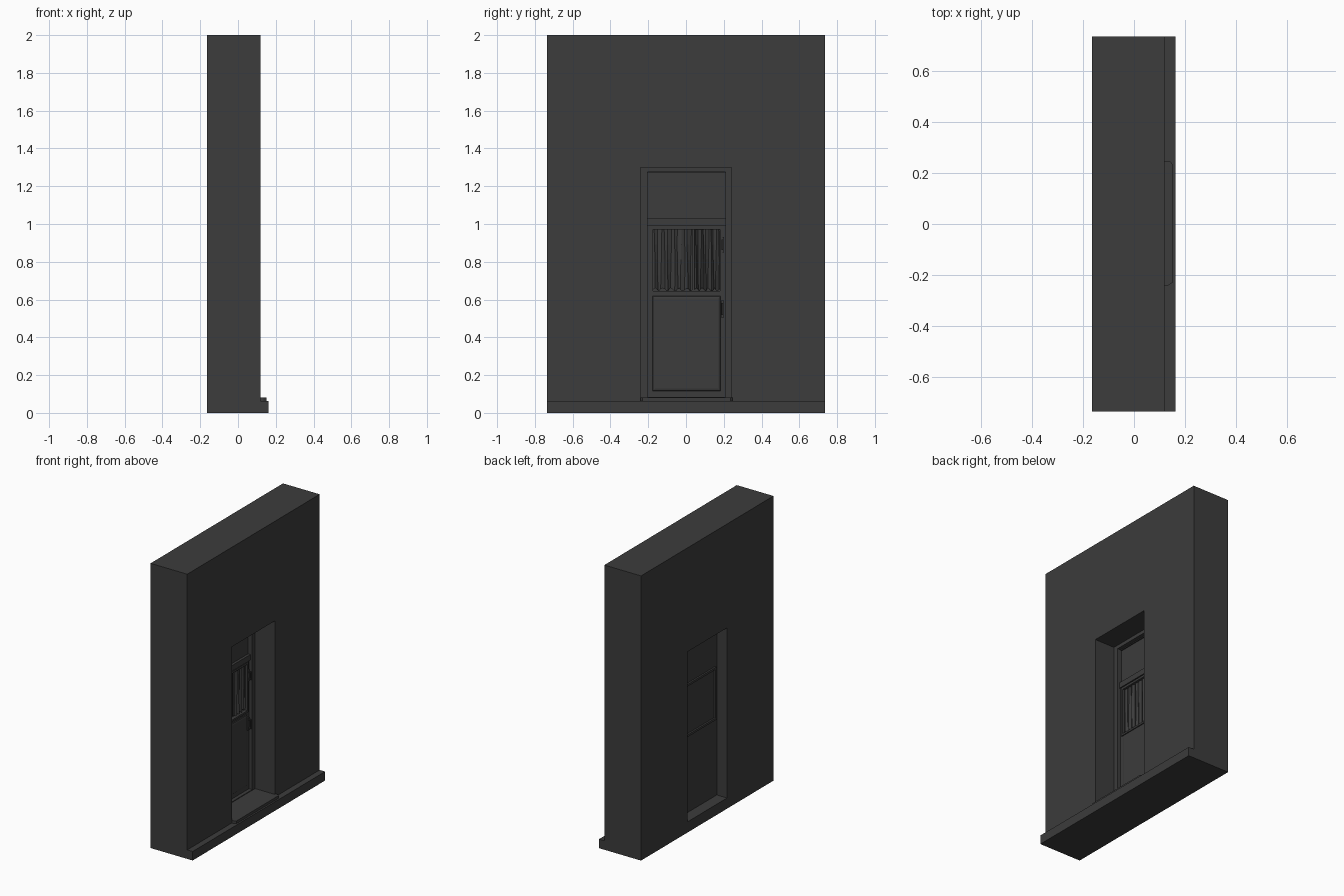
import bpy, bmesh, math, random

if "Cube" in bpy.data.objects:
    bpy.data.objects.remove(bpy.data.objects["Cube"])

random.seed(4)
dark = bpy.data.materials.new("dark_plaster")
dark.diffuse_color = (0.045, 0.045, 0.045, 1)
dark.use_nodes = True
dark.node_tree.nodes["Principled BSDF"].inputs["Base Color"].default_value = dark.diffuse_color


def finish(name, bm):
    bmesh.ops.recalc_face_normals(bm, faces=bm.faces)
    me = bpy.data.meshes.new(name)
    bm.to_mesh(me)
    bm.free()
    ob = bpy.data.objects.new(name, me)
    me.materials.append(dark)
    bpy.context.collection.objects.link(ob)
    return ob


def loft(name, sections, ring=False):
    """Bridge rectangles (x, y0, y1, z0, z1); ring=True leaves a hole, else ends are capped."""
    bm = bmesh.new()
    loops = [[bm.verts.new((x, y, z)) for y, z in ((y0, z0), (y1, z0), (y1, z1), (y0, z1))]
             for x, y0, y1, z0, z1 in sections]
    pairs = list(zip(loops, loops[1:]))
    if ring:
        pairs.append((loops[-1], loops[0]))
    for a, b in pairs:
        for i in range(4):
            j = (i + 1) % 4
            bm.faces.new((a[i], a[j], b[j], b[i]))
    if not ring:
        bm.faces.new(loops[0])
        bm.faces.new(loops[-1])
    return finish(name, bm)


def box(name, x0, x1, *r):
    return loft(name, [(x0, *r), (x1, *r)])


def frame(name, x0, x1, outer, inner):
    return loft(name, [(x0, *outer), (x1, *outer), (x1, *inner), (x0, *inner)], True)


# Wall with a stepped door opening
outer = (-0.735, 0.735, 0, 2)
front_hole = (-0.24, 0.24, 0.08, 1.30)
back_hole = (-0.22, 0.22, 0.075, 1.27)
loft("wall", [(-0.165, *outer), (0.12, *outer), (0.12, *front_hole),
              (-0.06, *front_hole), (-0.06, *back_hole), (-0.165, *back_hole)], True)

# Plinth strip and door step with clipped front corners
box("plinth", 0.12, 0.162, -0.735, 0.735, 0, 0.063)
bm = bmesh.new()
step = [(0.12, -0.24), (0.135, -0.24), (0.15, -0.23), (0.15, 0.235), (0.14, 0.247), (0.12, 0.247)]
face = bm.faces.new([bm.verts.new((x, y, 0.06)) for x, y in step])
new = bmesh.ops.extrude_face_region(bm, geom=[face])["geom"]
bmesh.ops.translate(bm, vec=(0, 0, 0.022), verts=[v for v in new if isinstance(v, bmesh.types.BMVert)])
finish("door_step", bm)

# Door frame lining the opening
frame("door_frame", -0.075, -0.035, (-0.24, 0.24, 0.08, 1.30), (-0.205, 0.208, 0.085, 1.275))

# Door leaf below the transom, pierced by the window
window = (-0.175, 0.18, 0.645, 0.97)
frame("door_leaf", -0.085, -0.06, (-0.222, 0.222, 0.075, 1.03), window)
box("transom_panel", -0.085, -0.068, -0.222, 0.222, 1.03, 1.275)
box("transom_rail", -0.062, -0.05, -0.205, 0.208, 0.99, 1.03)

# Window mouldings on both sides
frame("window_moulding_front", -0.062, -0.053, (-0.19, 0.192, 0.632, 0.985), window)
frame("window_moulding_back", -0.097, -0.084, (-0.205, 0.205, 0.615, 0.985), (-0.19, 0.19, 0.63, 0.97))
box("window_pane", -0.088, -0.084, -0.18, 0.185, 0.64, 0.975)

# Raised lower panel with a bevelled edge
loft("lower_panel", [(-0.061, -0.178, 0.183, 0.115, 0.618),
                     (-0.055, -0.175, 0.18, 0.118, 0.615),
                     (-0.052, -0.165, 0.17, 0.128, 0.605)])

# Two pleated curtain halves with uneven folds
def curtain(name, ya, yb, folds):
    bm = bmesh.new()
    n = folds * 4
    amps = [random.uniform(0.004, 0.011) for _ in range(folds + 1)]
    rows = []
    for r in range(5):
        t = r / 4
        row = []
        for i in range(n + 1):
            u = i / n
            x = -0.069 + amps[i // 4] * math.sin(i * math.pi / 2) * (1 - 0.35 * t)
            y = ya + (yb - ya) * u + 0.003 * math.sin(3 * t + i) * (0 < i < n)
            drop = 0.008 * (1 + math.sin(i * 1.3)) * (1 - t)
            row.append(bm.verts.new((x, y, 0.645 + 0.325 * t + drop)))
        rows.append(row)
    for a, b in zip(rows, rows[1:]):
        for i in range(n):
            bm.faces.new((a[i], a[i + 1], b[i + 1], b[i]))
    return finish(name, bm)


curtain("curtain_left", -0.175, 0.035, 6)
curtain("curtain_right", 0.045, 0.18, 5)

# Door lock plates with pull bars
for name, z0, z1 in (("upper_lock", 0.85, 0.93), ("lower_handle", 0.505, 0.595)):
    box(name + "_plate", -0.062, -0.05, 0.184, 0.2, z0, z1)
    box(name + "_bar", -0.04, -0.033, 0.188, 0.196, z0 + 0.012, z1 - 0.012)
    for z in (z0 + 0.012, z1 - 0.02):
        box(name + "_post", -0.05, -0.04, 0.188, 0.196, z, z + 0.008)
